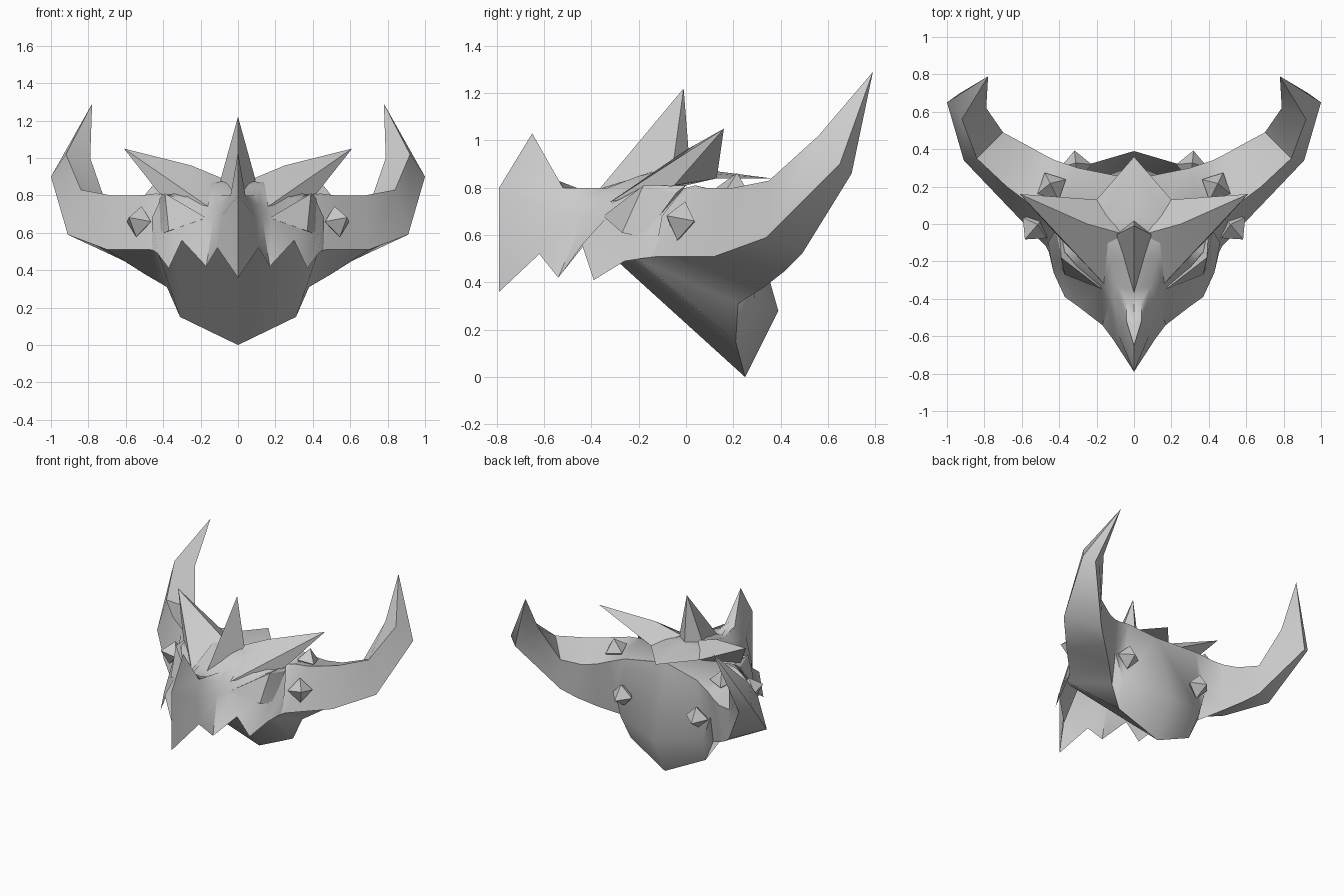
import bpy
import bmesh
from mathutils import Vector

cube = bpy.data.objects.get("Cube")
if cube:
    bpy.data.objects.remove(cube, do_unlink=True)

bone = bpy.data.materials.new("bone_grey")
bone.use_nodes = True
colour = (0.6, 0.6, 0.6, 1)
bone.diffuse_color = colour
bone.node_tree.nodes["Principled BSDF"].inputs["Base Color"].default_value = colour


def finish(name, bm, mirrored, angle):
    """Mirror across x, weld, orient the faces and make the object."""
    if mirrored:
        bmesh.ops.mirror(bm, geom=bm.verts[:] + bm.edges[:] + bm.faces[:],
                         axis='X', merge_dist=0)
    bmesh.ops.remove_doubles(bm, verts=bm.verts[:], dist=0.001)
    bmesh.ops.recalc_face_normals(bm, faces=bm.faces[:])
    mesh = bpy.data.meshes.new(name)
    bm.to_mesh(mesh)
    bm.free()
    mesh.materials.append(bone)
    obj = bpy.data.objects.new(name, mesh)
    bpy.context.collection.objects.link(obj)
    bpy.ops.object.select_all(action='DESELECT')
    obj.select_set(True)
    bpy.context.view_layer.objects.active = obj
    bpy.ops.object.shade_smooth_by_angle(angle=angle)


def loft(name, rows, closed):
    """Skin neighbouring rows of points with quads."""
    bm = bmesh.new()
    grid = [[bm.verts.new(p) for p in row] for row in rows]
    count = len(rows[0])
    for a, b in zip(grid, grid[1:]):
        for i in range(count if closed else count - 1):
            j = (i + 1) % count
            bm.faces.new((a[i], a[j], b[j], b[i]))
    finish(name, bm, True, 0.8)


def hull(name, points, mirrored=True):
    """Wrap a few corner points in a faceted solid."""
    bm = bmesh.new()
    for p in points:
        bm.verts.new(p)
    bmesh.ops.convex_hull(bm, input=bm.verts[:])
    loose = [v for v in bm.verts if not v.link_faces]
    bmesh.ops.delete(bm, geom=loose, context='VERTS')
    finish(name, bm, mirrored, 0.5)


def section(front, top, back, low, middle=None):
    """Five-cornered cross-section of skull or horn."""
    if middle is None:
        middle = (Vector(back) + Vector(low)) / 2
    return [front, top, back, middle, low]


# Skull back, jaw and sweeping horns as one tapered loft
tip = (.78, .79, 1.29)
loft("skull_and_horns", [
    section((0, -.5, .68), (0, -.1, .75), (0, .24, .81), (0, .25, 0), (0, .39, .28)),
    section((.33, -.28, .54), (.36, 0, .8), (.3, .3, .78), (.31, .21, .15), (.34, .29, .33)),
    section((.43, -.2, .5), (.44, .04, .81), (.42, .34, .74), (.38, .22, .31)),
    section((.47, -.12, .51), (.52, .08, .8), (.48, .37, .72), (.5, .33, .38)),
    section((.7, .12, .51), (.68, .2, .8), (.57, .42, .71), (.61, .42, .45)),
    section((.91, .34, .59), (.84, .35, .83), (.7, .49, .74), (.7, .49, .52)),
    section((1, .65, .9), (.92, .56, 1.02), (.79, .62, 1), (.93, .7, .86)),
    section(tip, tip, tip, tip),
], True)

# Face plate: jagged lower edge, cheek, brow line, crown and centre line
jagged_edge = [(0, -.79, .36), (.11, -.62, .52), (.17, -.54, .42), (.3, -.44, .56),
               (.37, -.39, .41), (.43, -.26, .49), (.46, -.13, .51)]
cheek = [(0, -.79, .8), (.08, -.6, .7), (.13, -.43, .68), (.18, -.34, .67),
         (.34, -.28, .61), (.41, -.2, .59), (.46, -.1, .68)]
brow_line = [(0, -.65, 1.03), (.04, -.52, .8), (.11, -.4, .75), (.17, -.32, .73),
             (.3, -.22, .78), (.37, -.15, .8), (.4, 0, .81)]
crown = [(0, -.54, .83), (.04, -.41, .78), (.09, -.33, .8), (.12, -.2, .85),
         (.14, -.1, .87), (.17, 0, .87), (.2, .13, .84)]
centre = [(0, y, z) for y, z in [(-.44, .77), (-.4, .78), (-.35, .8), (-.2, .85),
                                 (-.1, .88), (.05, .88), (.36, .84)]]
loft("face_plate", [jagged_edge, cheek, brow_line, crown, centre], False)

# Swept brow spikes, wedge-shaped eyes and the central crest
hull("brow_spikes", [(.61, .16, 1.05), (.07, -.05, .885), (.16, -.32, .74),
                     (.42, -.05, .81), (.2, .13, .84), (.25, 0, .96)])
hull("eyes", [(.17, -.35, .68), (.37, -.27, .61), (.415, -.18, .59),
              (.42, -.04, .78), (.39, -.18, .81), (.4, 0, .81)])
hull("crest_spike", [(0, -.01, 1.22), (0, -.37, .79), (.1, -.06, .86),
                     (-.1, -.06, .86), (0, .02, .84)], mirrored=False)


def studs(name, centre_point, direction, radius=.085):
    """Pair of eight-sided studs set along a direction."""
    turn = Vector(direction).to_track_quat('Z', 'Y')
    corners = []
    for axis in range(3):
        for side in (-radius, radius):
            corner = Vector()
            corner[axis] = side
            corners.append(Vector(centre_point) + turn @ corner)
    hull(name, corners)


# Studs on the horn roots and the back of the skull
studs("side_studs", (.53, -.02, .66), (.6, -.7, .25))
studs("top_studs", (.44, .2, .78), (.1, .2, 1))
studs("back_studs", (.31, .31, .51), (.1, 1, -.2))
